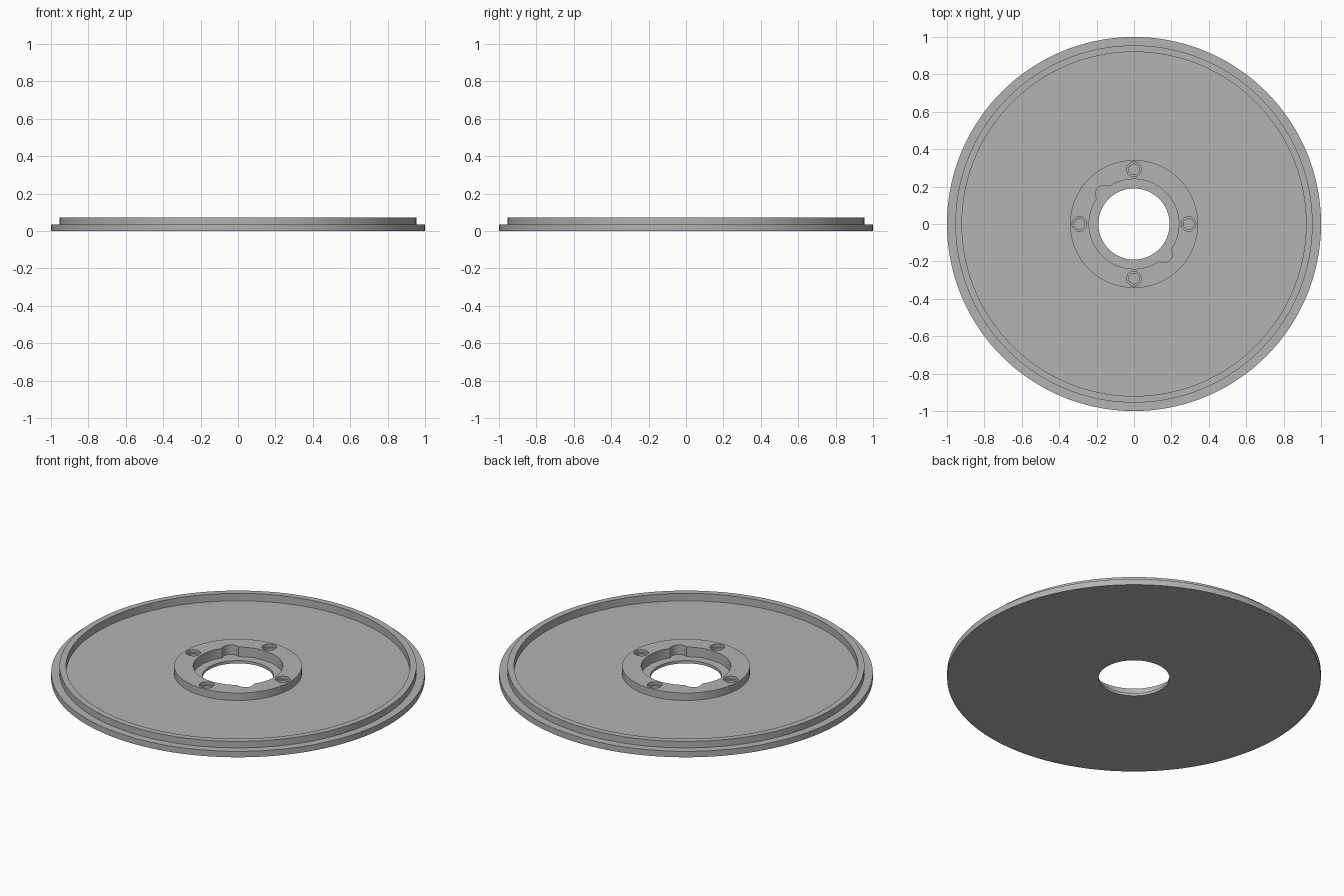
import bpy
import bmesh
import math

cube = bpy.data.objects.get("Cube")
if cube:
    bpy.data.objects.remove(cube, do_unlink=True)

SEGMENTS = 144
RIM_TOP, STEP, FLOOR, LEDGE = 0.073, 0.035, 0.029, 0.016

grey = bpy.data.materials.new("plain grey")
grey.use_nodes = True
colour = (0.45, 0.45, 0.45, 1)
grey.diffuse_color = colour
grey.node_tree.nodes["Principled BSDF"].inputs["Base Color"].default_value = colour


def lathe(name, profile, segments=SEGMENTS):
    """Spin a closed (radius, height) outline around z."""
    bm = bmesh.new()
    verts = [bm.verts.new((r, 0, z)) for r, z in profile]
    edges = [bm.edges.new((a, b)) for a, b in zip(verts, verts[1:] + verts[:1])]
    bmesh.ops.spin(bm, geom=verts + edges, axis=(0, 0, 1), cent=(0, 0, 0),
                   angle=2 * math.pi, steps=segments, use_duplicate=False)
    bmesh.ops.remove_doubles(bm, verts=bm.verts, dist=0.00005)
    bmesh.ops.recalc_face_normals(bm, faces=bm.faces)
    mesh = bpy.data.meshes.new(name)
    bm.to_mesh(mesh)
    bm.free()
    mesh.materials.append(grey)
    obj = bpy.data.objects.new(name, mesh)
    bpy.context.collection.objects.link(obj)
    return obj


def cut_hole(target, radius, distance, angle, bottom):
    """Sink a round hole from above the hub down to a given height."""
    top = RIM_TOP + 0.05
    bpy.ops.mesh.primitive_cylinder_add(
        vertices=40, radius=radius, depth=top - bottom,
        location=(distance * math.cos(angle), distance * math.sin(angle), (top + bottom) / 2))
    cutter = bpy.context.object
    cutter.name = "hole_cutter"
    cutter.hide_render = True
    cutter.data.materials.append(grey)
    mod = target.modifiers.new("hole", 'BOOLEAN')
    mod.operation = 'DIFFERENCE'
    mod.solver = 'EXACT'
    mod.object = cutter
    bpy.context.view_layer.objects.active = target
    bpy.ops.object.modifier_apply(modifier=mod.name)
    bpy.data.objects.remove(cutter, do_unlink=True)


# Plate with stepped edge, raised rim, hub ring and recessed centre bore
plate = lathe("flanged_plate", [
    (0.19, 0), (1, 0), (1, STEP), (0.955, STEP), (0.955, RIM_TOP),
    (0.92, RIM_TOP), (0.92, FLOOR), (0.342, FLOOR), (0.342, RIM_TOP),
    (0.24, RIM_TOP), (0.24, LEDGE), (0.19, LEDGE)])

# Two opposite key notches in the bore wall
for angle in (0.75 * math.pi, -0.25 * math.pi):
    cut_hole(plate, 0.046, 0.226, angle, LEDGE)

# Four counterbored screw holes around the hub
for i in range(4):
    cut_hole(plate, 0.039, 0.292, i * math.pi / 2, 0.056)
    cut_hole(plate, 0.028, 0.292, i * math.pi / 2, 0.03)

bpy.ops.object.select_all(action='DESELECT')
plate.select_set(True)
bpy.context.view_layer.objects.active = plate
bpy.ops.object.shade_smooth_by_angle(angle=math.radians(30))
